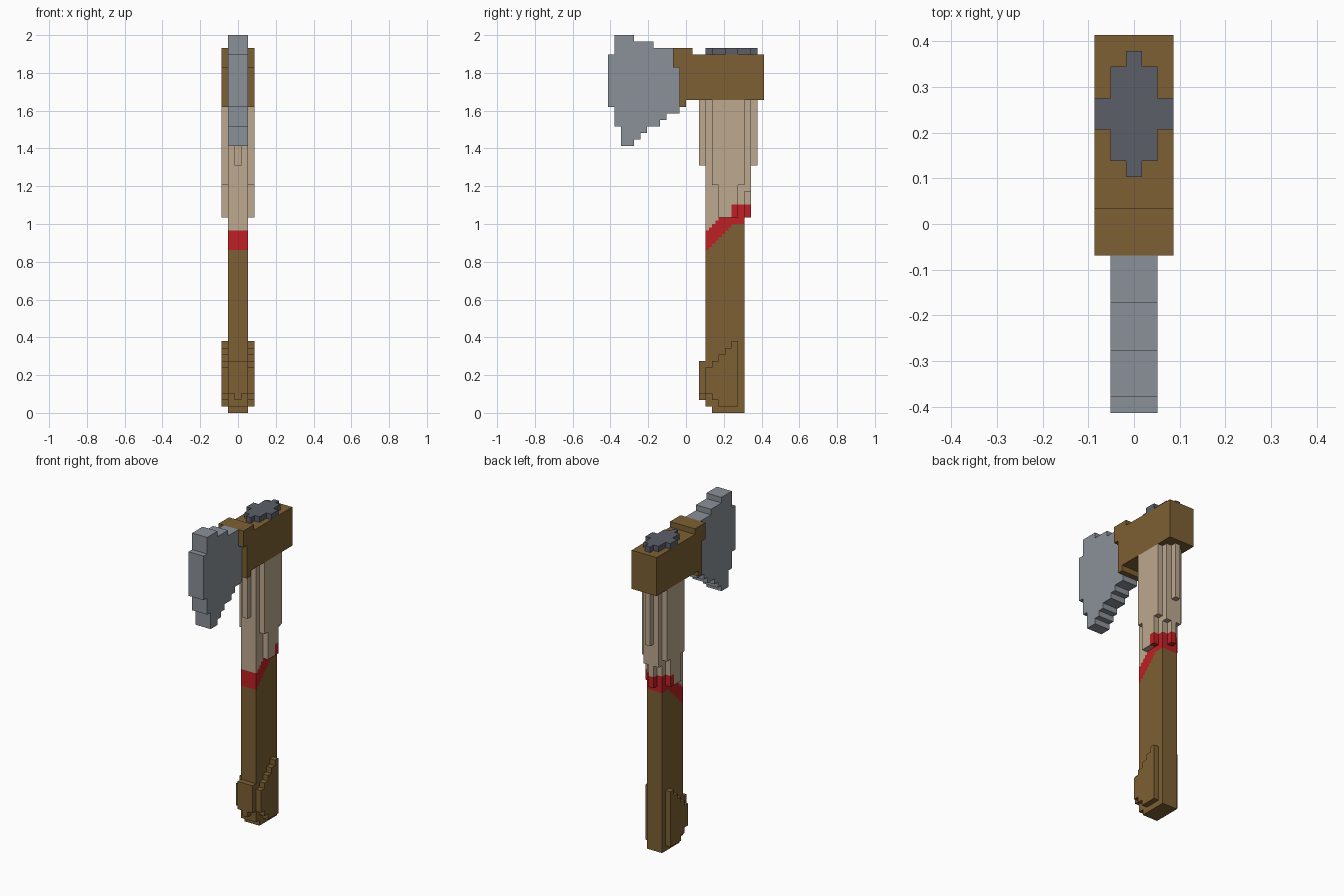
import bpy, bmesh

U = 2 / 58  # one block

cube = bpy.data.objects.get("Cube")
if cube:
    bpy.data.objects.remove(cube, do_unlink=True)


def material(name, hex_rgb):
    lin = [((c / 255 + 0.055) / 1.055) ** 2.4 for c in bytes.fromhex(hex_rgb)]
    m = bpy.data.materials.new(name)
    m.use_nodes = True
    m.diffuse_color = (*lin, 1)
    bsdf = m.node_tree.nodes["Principled BSDF"]
    bsdf.inputs["Base Color"].default_value = (*lin, 1)
    bsdf.inputs["Roughness"].default_value = 0.8
    return m


WOOD = material("brown wood", "7d6033")
CLOTH = material("tan cloth", "bda98f")
RED = material("red band", "bd2024")
STEEL = material("steel grey", "8a9198")
DARK = material("dark grey", "5c5f69")


def stepped(name, columns, x0, x1, mat):
    """Extrude a stepped side profile; columns are (y0, y1, bottom, top) in blocks."""
    path = []
    for y0, y1, b, t in columns:
        path += [(y0, b), (y1, b)]
    for y0, y1, b, t in reversed(columns):
        path += [(y1, t), (y0, t)]
    outline = []
    for p in path:
        if not outline or p != outline[-1]:
            outline.append(p)
    # drop points lying on straight runs
    n = len(outline)
    outline = [p for i, p in enumerate(outline)
               if not any(outline[i - 1][k] == p[k] == outline[(i + 1) % n][k] for k in (0, 1))]
    bm = bmesh.new()
    face = bm.faces.new([bm.verts.new((x0 * U, y * U, z * U)) for y, z in outline])
    ext = bmesh.ops.extrude_face_region(bm, geom=[face])["geom"]
    moved = [v for v in ext if isinstance(v, bmesh.types.BMVert)]
    bmesh.ops.translate(bm, verts=moved, vec=((x1 - x0) * U, 0, 0))
    bmesh.ops.recalc_face_normals(bm, faces=bm.faces)
    mesh = bpy.data.meshes.new(name)
    bm.to_mesh(mesh)
    bm.free()
    mesh.materials.append(mat)
    ob = bpy.data.objects.new(name, mesh)
    bpy.context.collection.objects.link(ob)
    return ob


def pair(name, columns, x0, x1, mat):
    """The same part on the left and right sides."""
    stepped("left_" + name, columns, x0, x1, mat)
    stepped("right_" + name, columns, -x1, -x0, mat)


# Blade
stepped("blade", [(-12, -11, 47, 55), (-11, -10, 44, 58), (-10, -8, 41, 58),
                  (-8, -7, 42, 57), (-7, -6, 43, 57), (-6, -5, 44, 57),
                  (-5, -4, 44, 56), (-4, -3, 45, 56), (-3, -2, 46, 56),
                  (-2, -1, 46, 53)], -1.5, 1.5, STEEL)

# Wooden head and the collar holding the blade
stepped("head", [(0, 12, 48, 55)], -2.5, 2.5, WOOD)
stepped("collar", [(-2, -1, 53, 56), (-1, 0, 47, 56), (0, 1, 55, 56)], -2.5, 2.5, WOOD)

# Dark cap on top of the head
stepped("cap_middle", [(3, 11, 55, 56)], -0.5, 0.5, DARK)
pair("cap_inner", [(4, 10, 55, 56)], 0.5, 1.5, DARK)
pair("cap_outer", [(6, 8, 55, 56)], 1.5, 2.5, DARK)

# Shaft: wood below, slanted red band, cloth above
grip, band, wrap = [], [], []
for i in range(12):
    y0, y1 = 3 + i / 2, 3.5 + i / 2
    low = min(25 + i / 2, 29)
    high = min(28 + i / 2, 30) if y0 < 7 else (31.5 if y0 == 7 else 32)
    grip.append((y0, y1, 1 if y0 < 4 else 0, low))
    band.append((y0, y1, low, high))
    wrap.append((y0, y1, high, 48))
stepped("shaft", grip, -1.5, 1.5, WOOD)
stepped("red_band", band, -1.5, 1.5, RED)
stepped("cloth_wrap", wrap, -1.5, 1.5, CLOTH)

# Raised cloth strips and their red ends
pair("cloth_strip", [(4, 5, 35, 48), (5, 7, 30, 48), (7, 8, 32, 48), (8, 9, 35, 48)],
     1.5, 2.5, CLOTH)
pair("strip_end", [(7, 8, 30, 32)], 1.5, 2.5, RED)
stepped("front_cloth_strip", [(2, 3, 38, 48)], -0.5, 0.5, CLOTH)
stepped("back_cloth_strip", [(9, 10, 32, 48), (10, 11, 38, 48)], -0.5, 0.5, CLOTH)
stepped("back_strip_end", [(9, 10, 30, 32)], -0.5, 0.5, RED)
pair("back_cloth_strip", [(9, 10, 34, 48)], 0.5, 1.5, CLOTH)

# Swollen knob at the foot of the shaft
pair("knob_plate", [(3, 4, 3, 7), (4, 5, 2, 8), (5, 6, 1, 9), (6, 7, 1, 10), (7, 8, 1, 11)],
     1.5, 2.5, WOOD)
stepped("knob_front", [(2, 3, 2, 8)], -0.5, 0.5, WOOD)
pair("knob_front", [(2, 3, 3, 8)], 0.5, 1.5, WOOD)
